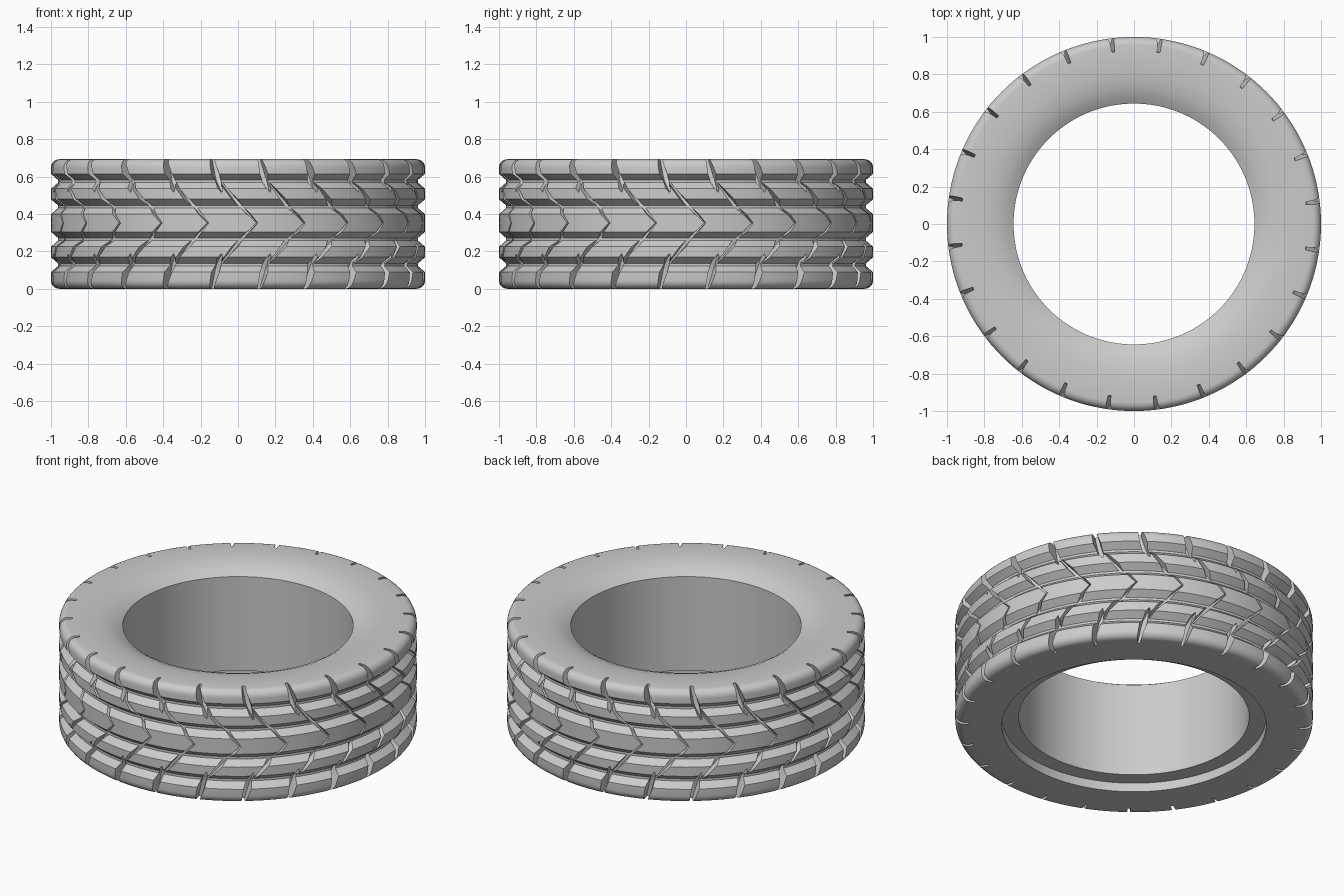
import bpy, bmesh, math
from math import cos, sin, pi

cube = bpy.data.objects.get("Cube")
if cube:
    bpy.data.objects.remove(cube, do_unlink=True)

SEGMENTS = 144      # steps round the tyre
BLOCKS = 24         # tread pattern repeats
MID = 0.352         # height of the tread centre line
TOP = 0.693
ROUND = 0.045       # shoulder rounding

rubber = bpy.data.materials.new("grey rubber")
rubber.use_nodes = True
grey = (0.6, 0.6, 0.6, 1)
rubber.diffuse_color = grey
shader = rubber.node_tree.nodes["Principled BSDF"]
shader.inputs["Base Color"].default_value = grey
shader.inputs["Roughness"].default_value = 0.7


def make_object(name, bm):
    bmesh.ops.recalc_face_normals(bm, faces=bm.faces)
    mesh = bpy.data.meshes.new(name)
    bm.to_mesh(mesh)
    bm.free()
    mesh.materials.append(rubber)
    obj = bpy.data.objects.new(name, mesh)
    bpy.context.collection.objects.link(obj)
    return obj


def arc(centre_z, start):
    """Quarter round at the outer shoulder."""
    return [(1 - ROUND + ROUND * cos(a), centre_z + ROUND * sin(a))
            for a in (start + i * pi / 12 for i in range(7))]


# Cross-section: recessed lower bead, rounded shoulders, four grooves, dished top
profile = [(0.644, 0.055), (0.739, 0.055), (0.739, 0)]
profile += arc(ROUND, -pi / 2)
for offset in (-0.223, -0.087, 0.087, 0.223):
    z = MID + offset
    profile += [(1, z - 0.04), (0.962, z - 0.007), (0.962, z + 0.007), (1, z + 0.04)]
profile += arc(TOP - ROUND, 0)
profile += [(0.88, TOP), (0.8, 0.69), (0.73, 0.677), (0.68, 0.657), (0.644, 0.635)]

# Revolve the closed cross-section into the tyre body
bm = bmesh.new()
rings = []
for i in range(SEGMENTS):
    a = 2 * pi * i / SEGMENTS
    rings.append([bm.verts.new((r * cos(a), r * sin(a), z)) for r, z in profile])
for i, ring in enumerate(rings):
    after = rings[(i + 1) % SEGMENTS]
    for j in range(len(ring)):
        k = (j + 1) % len(ring)
        bm.faces.new((ring[j], after[j], after[k], ring[k]))
tyre = make_object("tyre", bm)


def add_cutter(bm, sections, turn):
    """Tapered bar through sections of (height offset, angle, half width, floor radius)."""
    loops = []
    for d, a, w, floor in sections:
        a += turn
        corners = ((1.03, a - w), (1.03, a + w), (floor, a + 0.5 * w), (floor, a - 0.5 * w))
        loops.append([bm.verts.new((r * cos(t), r * sin(t), MID + d)) for r, t in corners])
    for low, high in zip(loops, loops[1:]):
        for j in range(4):
            k = (j + 1) % 4
            bm.faces.new((low[j], low[k], high[k], high[j]))
    bm.faces.new(loops[0])
    bm.faces.new(loops[-1])


# Upper halves of the tread cuts; the lower halves mirror them
arm = [(0.1, -0.095, 0.024, 0.957), (0.225, -0.2, 0.008, 0.957)]
chevron = [(-d, a, w, f) for d, a, w, f in reversed(arm)]
chevron += [(0, 0, 0.006, 0.975)] + arm
shoulder = [(0.165, -0.19, 0.003, 0.96), (0.22, -0.21, 0.026, 0.94),
            (0.26, -0.222, 0.025, 0.93), (0.36, -0.248, 0.014, 0.925)]

chevrons, shoulders = bmesh.new(), bmesh.new()
for i in range(BLOCKS):
    turn = math.radians(-84.2) + 2 * pi * i / BLOCKS
    add_cutter(chevrons, chevron, turn)
    for side in (1, -1):
        add_cutter(shoulders, [(side * d, a, w, f) for d, a, w, f in shoulder], turn)

bpy.context.view_layer.objects.active = tyre
for name, cutter_mesh in (("chevron_cutter", chevrons), ("shoulder_cutter", shoulders)):
    bmesh.ops.triangulate(cutter_mesh, faces=cutter_mesh.faces)
    cutter = make_object(name, cutter_mesh)
    cutter.hide_render = True
    cut = tyre.modifiers.new(name, 'BOOLEAN')
    cut.operation = 'DIFFERENCE'
    cut.solver = 'EXACT'
    cut.object = cutter
    bpy.ops.object.modifier_apply(modifier=cut.name)
    bpy.data.objects.remove(cutter, do_unlink=True)

# Smooth rubber with crisp groove edges
for obj in bpy.context.selected_objects:
    obj.select_set(False)
tyre.select_set(True)
bpy.ops.object.shade_smooth_by_angle(angle=math.radians(28))
